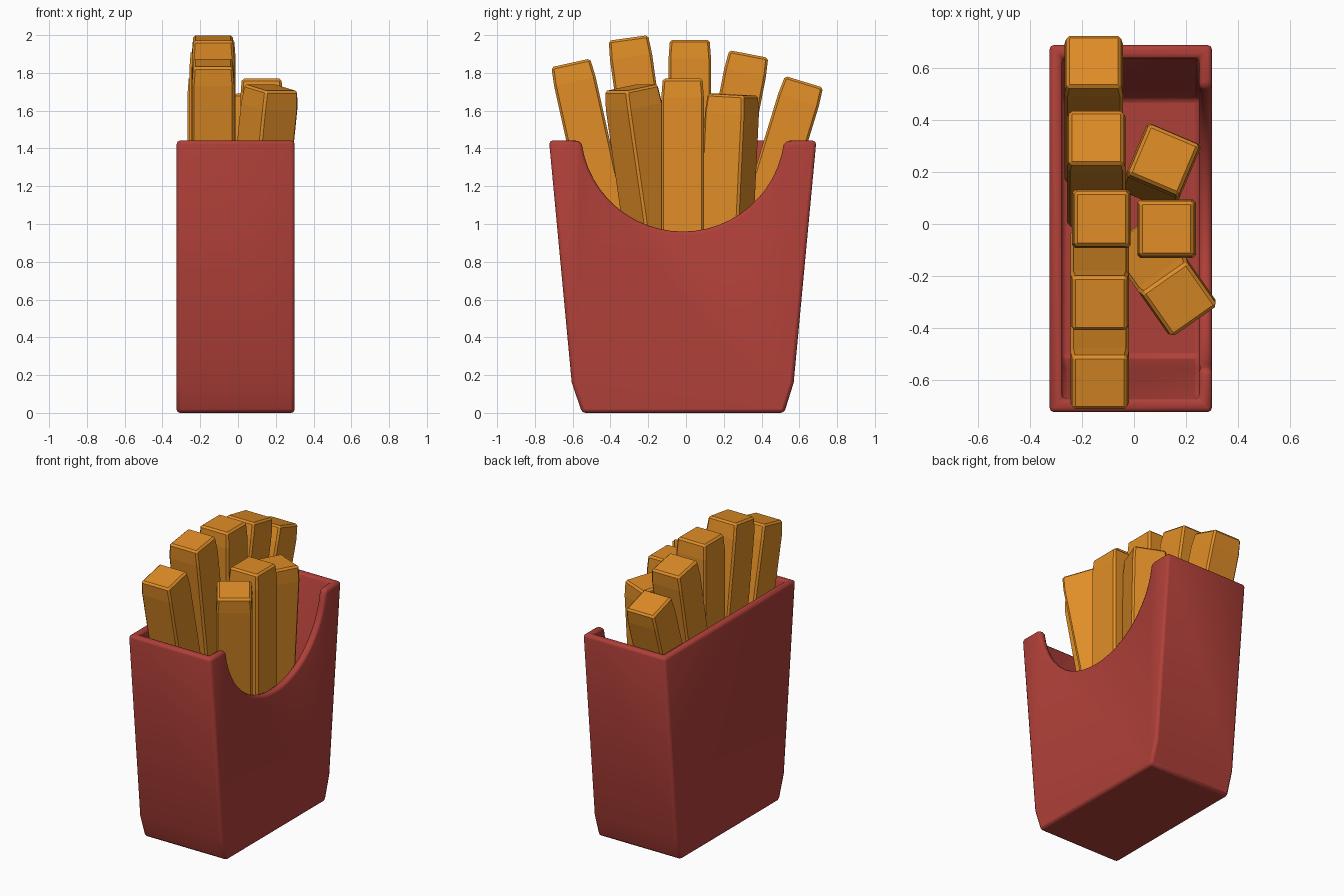
import bpy, bmesh, math
from mathutils import Matrix

if "Cube" in bpy.data.objects:
    bpy.data.objects.remove(bpy.data.objects["Cube"])


def material(name, color):
    m = bpy.data.materials.new(name)
    m.diffuse_color = (*color, 1)
    m.use_nodes = True
    m.node_tree.nodes["Principled BSDF"].inputs["Base Color"].default_value = m.diffuse_color
    return m


RED = material("carton red", (0.43, 0.05, 0.04))
GOLD = material("fried gold", (0.75, 0.27, 0.02))


def add_object(name, bm, mat):
    me = bpy.data.meshes.new(name)
    bm.to_mesh(me)
    bm.free()
    me.materials.append(mat)
    ob = bpy.data.objects.new(name, me)
    bpy.context.collection.objects.link(ob)
    return ob


def bevel(ob, width, segments):
    b = ob.modifiers.new("Bevel", 'BEVEL')
    b.width, b.segments = width, segments
    b.limit_method, b.angle_limit = 'ANGLE', math.radians(30)


# Carton: open-topped tapered sleeve with a round scoop in the +x panel
X0, X1, TOP = -0.325, 0.30, 1.44
outline = [(-0.725, TOP), (-0.605, 0.16), (-0.55, 0.0),
           (0.52, 0.0), (0.57, 0.16), (0.69, TOP)]
a0 = math.asin(0.08 / 0.54)
N = 24
scoop = [(0.53, TOP)]
for i in range(N + 1):
    a = a0 + (math.pi - 2 * a0) * i / N
    scoop.append((-0.017 + 0.54 * math.cos(a), 1.50 - 0.54 * math.sin(a)))
scoop.append((-0.564, TOP))

bm = bmesh.new()
back = [bm.verts.new((X0, y, z)) for y, z in outline]
front = [bm.verts.new((X1, y, z)) for y, z in outline]
rim = [bm.verts.new((X1, y, z)) for y, z in scoop]
bm.faces.new(back[::-1])
bm.faces.new(front + rim)
for i in range(len(outline) - 1):
    bm.faces.new((front[i + 1], front[i], back[i], back[i + 1]))
carton = add_object("carton", bm, RED)
s = carton.modifiers.new("Thickness", 'SOLIDIFY')
s.thickness, s.offset, s.use_even_offset = 0.05, -1, True
bevel(carton, 0.018, 2)
bpy.context.view_layer.objects.active = carton
carton.select_set(True)
bpy.ops.object.shade_smooth_by_angle(angle=math.radians(30))


# Fries: square sticks, slightly narrower at the tip
def fry(name, top, spin, lean, length=1.3):
    bm = bmesh.new()
    rings = []
    for z, w in ((-length, 0.205), (-length + 0.1, 0.225), (-0.1, 0.225), (0, 0.21)):
        h = w / 2
        rings.append([bm.verts.new((x, y, z)) for x, y in
                      ((-h, -h), (h, -h), (h, h), (-h, h))])
    bm.faces.new(rings[0][::-1])
    bm.faces.new(rings[-1])
    for lo, hi in zip(rings, rings[1:]):
        for i in range(4):
            j = (i + 1) % 4
            bm.faces.new((lo[i], lo[j], hi[j], hi[i]))
    bm.transform(Matrix.Translation(top)
                 @ Matrix.Rotation(math.radians(spin), 4, 'Z')
                 @ Matrix.Rotation(math.radians(lean), 4, 'X'))
    bevel(add_object(name, bm, GOLD), 0.012, 1)


# Back row fans out along y, front row is shorter and twisted
fry("back_fry_1", (-0.132, -0.61, 1.853), 0, 12.5)
fry("back_fry_2", (-0.132, -0.305, 1.985), 0, 8)
fry("back_fry_3", (-0.125, 0.02, 1.975), 0, 0)
fry("back_fry_4", (-0.145, 0.332, 1.90), 0, -11)
fry("back_fry_5", (-0.155, 0.625, 1.753), 0, -17)
fry("front_fry_1", (0.175, -0.29, 1.722), 35, 10)
fry("front_fry_2", (0.125, -0.018, 1.77), 0, 0)
fry("front_fry_3", (0.115, 0.248, 1.685), -23, -3)
